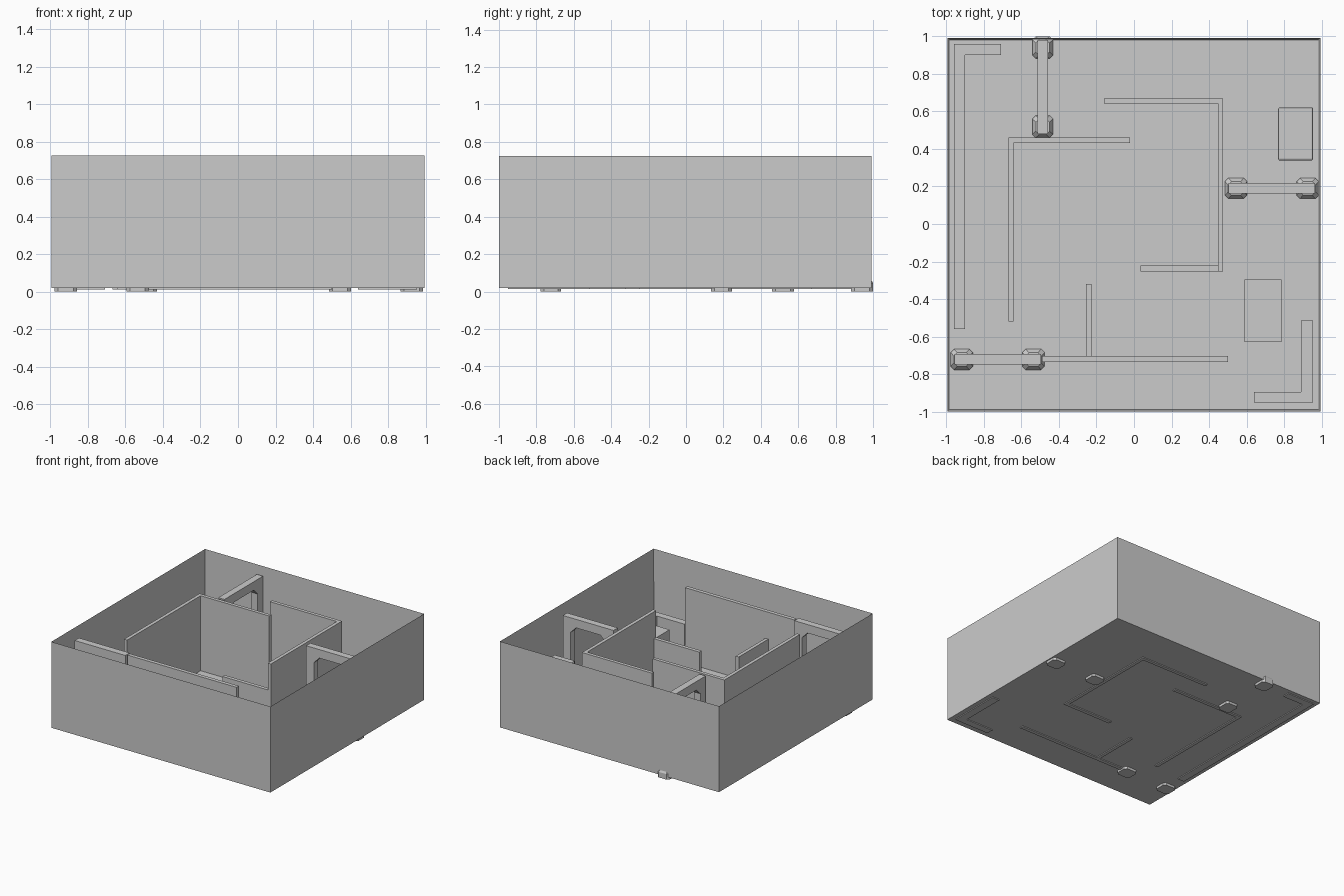
import bpy, bmesh

if "Cube" in bpy.data.objects:
    bpy.data.objects.remove(bpy.data.objects["Cube"])

FLOOR, UNDER = 0.035, 0.013
FULL, HALF, LOW = 0.65, 0.43, 0.24


def finish(name, bm):
    bmesh.ops.recalc_face_normals(bm, faces=bm.faces)
    me = bpy.data.meshes.new(name)
    bm.to_mesh(me)
    bm.free()
    ob = bpy.data.objects.new(name, me)
    bpy.context.collection.objects.link(ob)
    return ob


def add_prism(bm, pts, z0, z1):
    """Extrude a plan outline from z0 to z1."""
    f = bm.faces.new([bm.verts.new((x, y, z0)) for x, y in pts])
    up = bmesh.ops.extrude_face_region(bm, geom=[f])["geom"]
    for v in up:
        if isinstance(v, bmesh.types.BMVert):
            v.co.z = z1


def prism(name, pts, z0, z1):
    bm = bmesh.new()
    add_prism(bm, pts, z0, z1)
    return finish(name, bm)


def box(name, x0, x1, y0, y1, z0, z1):
    return prism(name, [(x0, y0), (x1, y0), (x1, y1), (x0, y1)], z0, z1)


# Open-topped outer shell: a block with its top inset and pushed down
bm = bmesh.new()
add_prism(bm, [(-.994, -1), (.994, -1), (.994, .992), (-.994, .992)], .02, .725)
bm.normal_update()
bmesh.ops.recalc_face_normals(bm, faces=bm.faces)
top = max(bm.faces, key=lambda f: f.calc_center_median().z)
bmesh.ops.inset_region(bm, faces=[top], thickness=.014)
for v in top.verts:
    v.co.z = FLOOR
finish("outer_walls_and_floor", bm)

# Full-height partitions
prism("corner_partition", [(-.67, -.52), (-.642, -.52), (-.642, .432),
      (-.02, .432), (-.02, .46), (-.67, .46)], UNDER, FULL)
prism("room_partition", [(-.16, .642), (.447, .642), (.447, -.252),
      (.475, -.252), (.475, .67), (-.16, .67)], UNDER, FULL)
box("front_partition", -.49, .50, -.735, -.704, UNDER, FULL)

# Half-height partitions
box("room_half_wall", .035, .447, -.252, -.222, UNDER, HALF)
box("front_half_wall", -.255, -.227, -.704, -.32, UNDER, HALF)

# Low counters in two corners
prism("left_counter", [(-.96, -.56), (-.9, -.56), (-.9, .9), (-.71, .9),
      (-.71, .96), (-.96, .96)], UNDER, LOW)
prism("right_counter", [(.64, -.952), (.955, -.952), (.955, -.515),
      (.89, -.515), (.89, -.895), (.64, -.895)], UNDER, LOW)

# Table block and cabinet
box("table_block", .59, .785, -.63, -.295, .02, .31)
cabinet = box("cabinet", .768, .955, .338, .622, FLOOR - .01, .38)
bev = cabinet.modifiers.new("soft_edges", "BEVEL")
bev.width, bev.segments = .01, 2


def doorway(name, center, along_y, half):
    """Frame with chamfered opening, plus two flared feet."""
    def place(u, w, z):
        return (center[0] + w, center[1] + u, z) if along_y else \
               (center[0] + u, center[1] + w, z)

    o, i, c, lintel = half - .02, half - .09, .05, .58
    right = [(o, .02), (o, FULL)]
    inner = [(i, lintel - c), (i, .02)]
    outline = right + [(-u, z) for u, z in right[::-1]]
    outline += [(-i, .02), (-i, lintel - c), (-i + c, lintel), (i - c, lintel)] + inner
    bm = bmesh.new()
    f = bm.faces.new([bm.verts.new(place(u, -.028, z)) for u, z in outline])
    ext = bmesh.ops.extrude_face_region(bm, geom=[f])["geom"]
    for v in ext:
        if isinstance(v, bmesh.types.BMVert):
            v.co["xy".index("x" if along_y else "y")] += .056
    finish(name + "_frame", bm)

    for side, label in ((-1, "first"), (1, "second")):
        bm = bmesh.new()
        rings = []
        # octagonal outline shrinking toward the post
        for z, a, b in ((0, .059, .055), (.045, .059, .055), (.075, .042, .036)):
            k = .018
            ring = [(a - k, -b), (a, -b + k), (a, b - k), (a - k, b),
                    (-a + k, b), (-a, b - k), (-a, -b + k), (-a + k, -b)]
            m = side * (half - .059)
            rings.append([bm.verts.new(place(m + u, w, z)) for u, w in ring])
        for r, s in zip(rings, rings[1:]):
            for n in range(8):
                bm.faces.new((r[n], r[n - 1], s[n - 1], s[n]))
        bm.faces.new(rings[0])
        bm.faces.new(rings[-1])
        finish(f"{name}_{label}_foot", bm)


doorway("front_left_doorway", (-.727, -.722), False, .25)
doorway("right_doorway", (.735, .19), False, .25)
doorway("back_doorway", (-.487, .73), True, .27)
